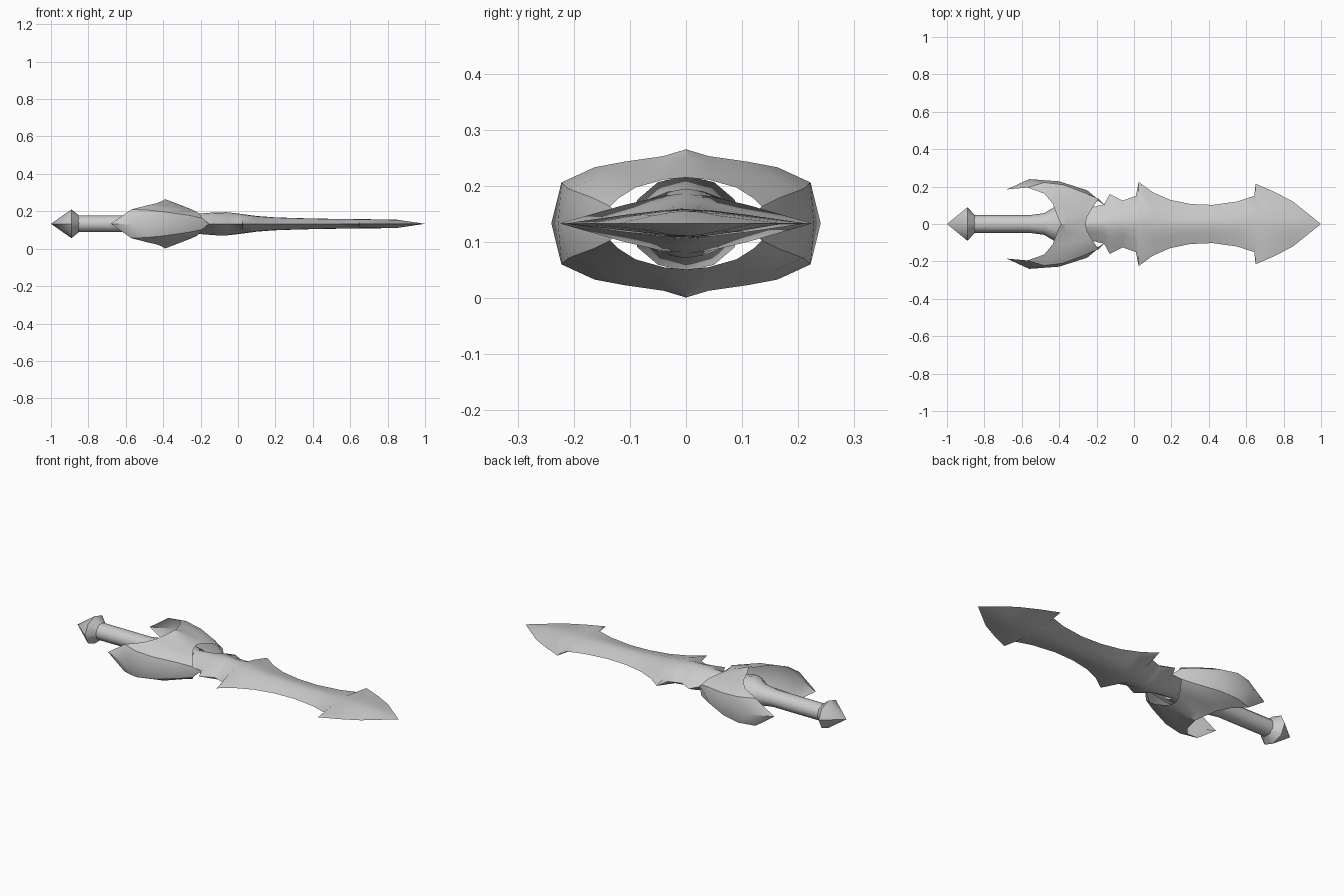
import bpy, math

if "Cube" in bpy.data.objects:
    bpy.data.objects.remove(bpy.data.objects["Cube"])

ZC = 0.133  # height of the sword's centre line
steel = bpy.data.materials.new("grey_steel")
steel.diffuse_color = (0.6, 0.6, 0.6, 1)
steel.use_nodes = True
steel.node_tree.nodes["Principled BSDF"].inputs["Base Color"].default_value = steel.diffuse_color


def make(name, verts, faces, angle=45):
    me = bpy.data.meshes.new(name)
    me.from_pydata(verts, [], faces)
    me.materials.append(steel)
    ob = bpy.data.objects.new(name, me)
    bpy.context.collection.objects.link(ob)
    bpy.ops.object.select_all(action='DESELECT')
    bpy.context.view_layer.objects.active = ob
    ob.select_set(True)
    bpy.ops.object.mode_set(mode='EDIT')
    bpy.ops.mesh.select_all(action='SELECT')
    bpy.ops.mesh.remove_doubles(threshold=0.0005)
    bpy.ops.mesh.normals_make_consistent(inside=False)
    bpy.ops.object.mode_set(mode='OBJECT')
    bpy.ops.object.shade_smooth_by_angle(angle=math.radians(angle))
    return ob


def loft(name, stations, section, angle=45):
    """Sweep a unit section along x; stations are (x, half width, half height)."""
    n = len(section)
    verts = [(x, w * a, ZC + h * b) for x, w, h in stations for a, b in section]
    faces = [(i * n + k, i * n + (k + 1) % n, (i + 1) * n + (k + 1) % n, (i + 1) * n + k)
             for i in range(len(stations) - 1) for k in range(n)]
    faces += [tuple(range(n)), tuple(range(len(verts) - n, len(verts)))]
    return make(name, verts, faces, angle)


def resample(line, n):
    """Spread n points evenly by index along a polyline."""
    out = []
    for i in range(n):
        t = i / (n - 1) * (len(line) - 1)
        k = min(int(t), len(line) - 2)
        out.append([a + (b - a) * (t - k) for a, b in zip(line[k], line[k + 1])])
    return out


def ring(n):
    return [(math.cos(2 * math.pi * k / n), math.sin(2 * math.pi * k / n)) for k in range(n)]


# Blade: lens-shaped section with barbs in the outline
lens = [(1, 0), (.5, .62), (.2, .93), (0, 1), (-.2, .93), (-.5, .62),
        (-1, 0), (-.5, -.62), (-.2, -.93), (0, -1), (.2, -.93), (.5, -.62)]
loft("blade", [(-.27, .08, .05), (-.16, .105, .058), (-.13, .16, .061), (-.06, .125, .062),
               (.01, .15, .054), (.025, .225, .052), (.10, .17, .042), (.19, .13, .035),
               (.30, .107, .031), (.42, .102, .028), (.55, .12, .026), (.643, .15, .025),
               (.65, .215, .025), (.75, .172, .024), (.85, .12, .022), (1, 0, 0)], lens, 50)

# Grip flaring into the guard, and pointed pommel
loft("grip", [(-.88, .047, .045), (-.56, .047, .045), (-.48, .058, .055),
              (-.41, .1, .085), (-.26, .08, .05)], ring(12), 50)
loft("pommel", [(-1, 0, 0), (-.89, .09, .077), (-.85, .046, .044)], ring(8), 40)

# Guard: open shell with swept horns; one quarter as lines from rear edge to front edge
N = 5
quarter = [
    [(-.39, 0, .132), (-.26, 0, .082)],
    [(-.41, .04, .12), (-.25, .04, .078)],
    [(-.435, .11, .11), (-.22, .09, .064)],
    [(-.48, .163, .1), (-.35, .16, .082), (-.2, .12, .045)],
    [(-.57, .195, .077), (-.48, .222, .073), (-.38, .21, .062), (-.26, .165, .045), (-.19, .135, .03)],
    [(-.68, .185, 0), (-.56, .24, 0), (-.40, .228, 0), (-.25, .18, 0), (-.155, .1, 0)]]
verts, faces = [], []
for sy in (1, -1):
    for sz in (1, -1):
        base = len(verts)
        for line in quarter:
            verts += [(x, sy * y, ZC + sz * z) for x, y, z in resample(line, N)]
        for j in range(len(quarter) - 1):
            for i in range(N - 1):
                a = base + j * N + i
                faces.append((a, a + 1, a + N + 1, a + N))
make("guard_shell", verts, faces, 40)
